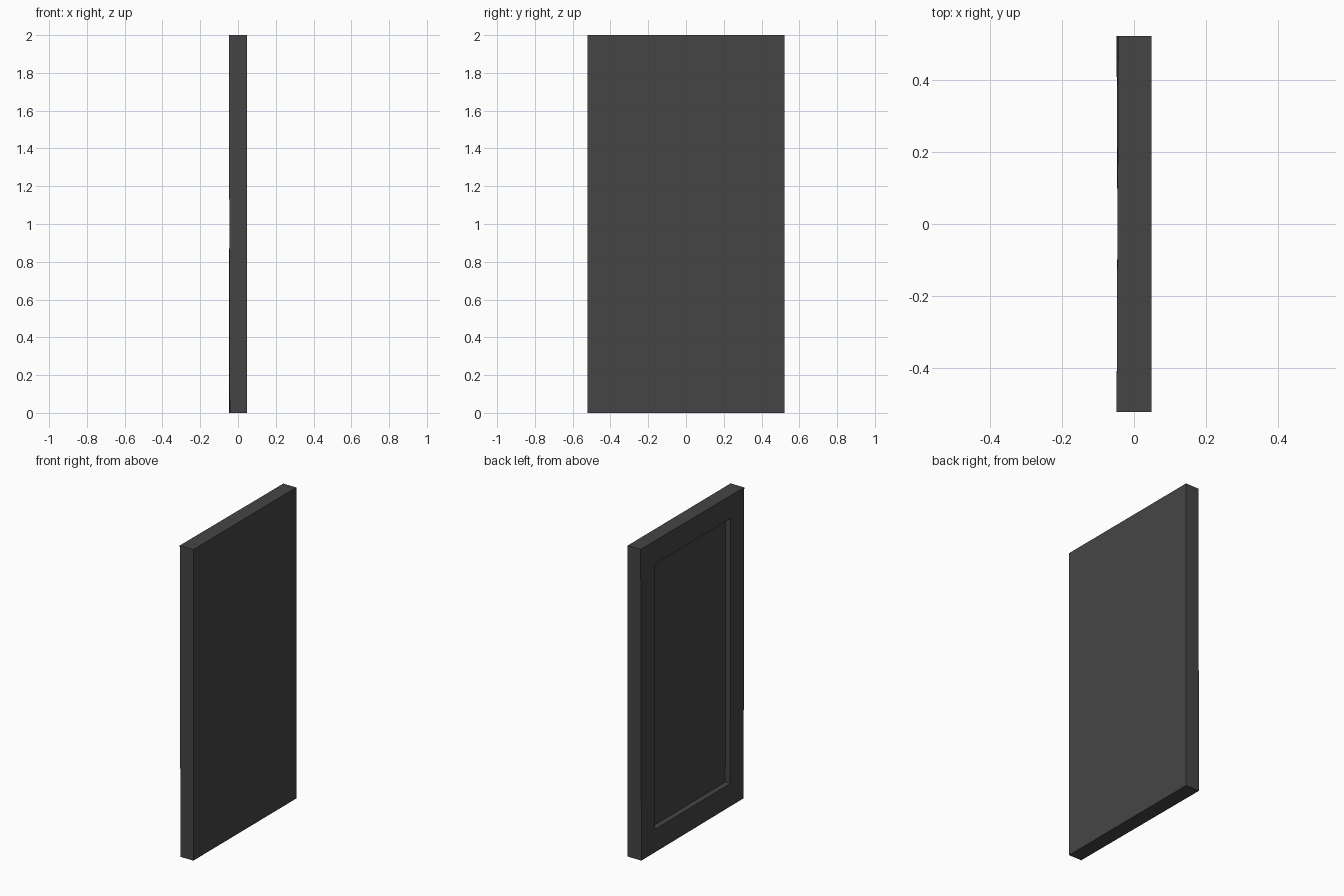
import bpy, bmesh
from mathutils import Vector

if "Cube" in bpy.data.objects:
    bpy.data.objects.remove(bpy.data.objects["Cube"])

DEPTH, WIDTH, HEIGHT = 0.097, 1.045, 2.0
RECESS = 0.035

# Door slab
bm = bmesh.new()
bmesh.ops.create_cube(bm, size=1)
for v in bm.verts:
    v.co = Vector((v.co.x * DEPTH, v.co.y * WIDTH, (v.co.z + 0.5) * HEIGHT))

# Sunken rectangular panel on the -x face
face = min(bm.faces, key=lambda f: f.calc_center_median().x)
bmesh.ops.inset_individual(bm, faces=[face], thickness=0.14)
for v in face.verts:
    v.co.z = 1 + (0.852 if v.co.z > 1 else -0.852)
    v.co.y = 0.385 if v.co.y > 0 else -0.385
panel = bmesh.ops.extrude_discrete_faces(bm, faces=[face])["faces"][0]
for v in panel.verts:
    v.co.x += RECESS

# Very slight warp of the framed side
for v in bm.verts:
    if v.co.x < 0:
        v.co.x += 0.0025 * (1 + (v.co.y / (WIDTH / 2)) * (v.co.z - 1))

bmesh.ops.recalc_face_normals(bm, faces=bm.faces)
mesh = bpy.data.meshes.new("door_panel")
bm.to_mesh(mesh)
bm.free()
door = bpy.data.objects.new("door_panel", mesh)
bpy.context.collection.objects.link(door)

# Dark grey finish
mat = bpy.data.materials.new("dark_grey")
mat.diffuse_color = (0.06, 0.06, 0.06, 1)
mat.use_nodes = True
mat.node_tree.nodes["Principled BSDF"].inputs["Base Color"].default_value = mat.diffuse_color
mesh.materials.append(mat)
